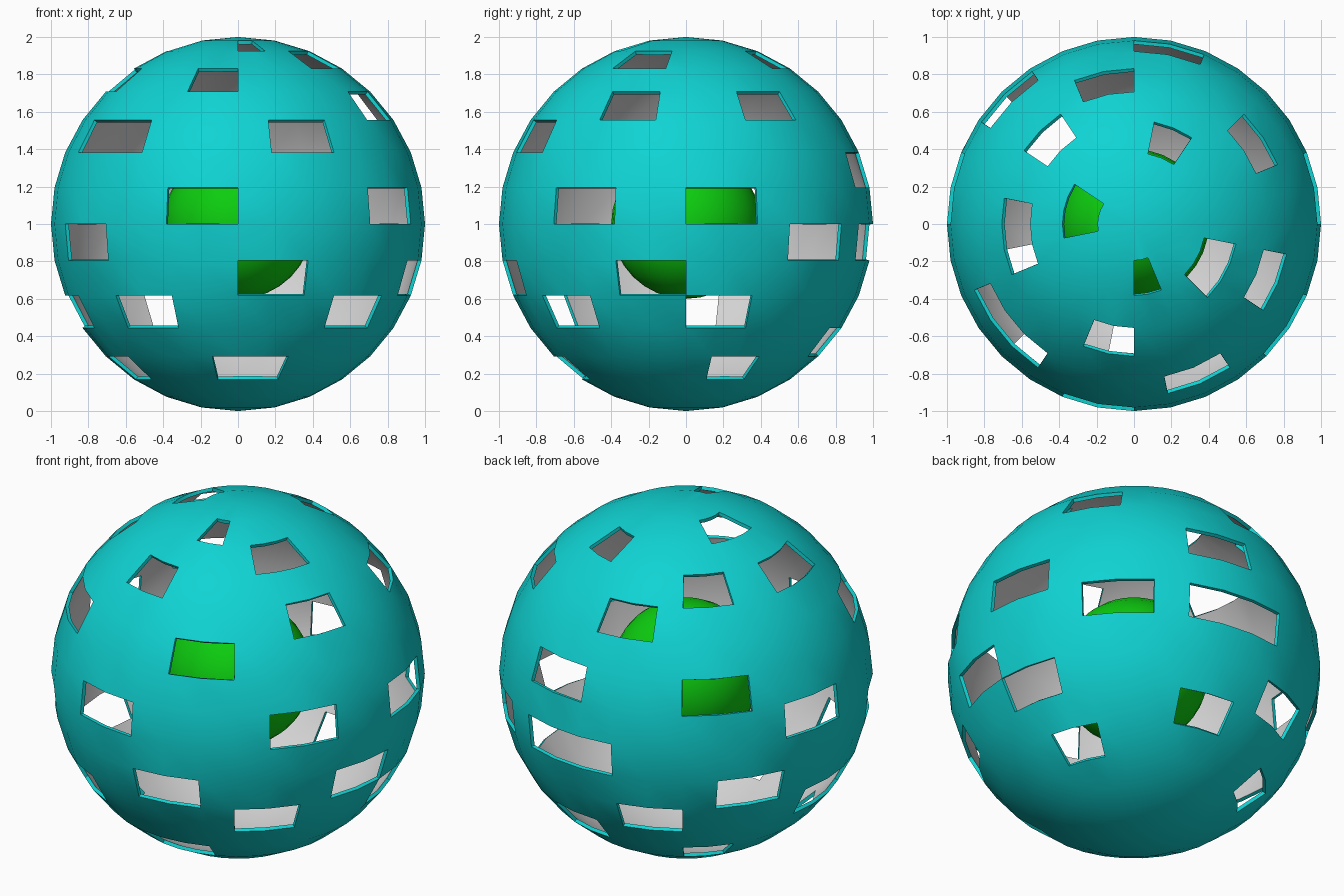
import bpy
import bmesh
from math import pi, acos, atan2

cube = bpy.data.objects.get("Cube")
if cube:
    bpy.data.objects.remove(cube, do_unlink=True)

SEGMENTS, RINGS = 32, 16
STEP = pi / RINGS


def material(name, rgb):
    mat = bpy.data.materials.new(name)
    mat.use_nodes = True
    color = (*rgb, 1.0)
    mat.diffuse_color = color
    mat.node_tree.nodes["Principled BSDF"].inputs["Base Color"].default_value = color
    return mat


def sphere(name, radius, materials):
    mesh = bpy.data.meshes.new(name)
    bm = bmesh.new()
    bmesh.ops.create_uvsphere(bm, u_segments=SEGMENTS, v_segments=RINGS, radius=radius)
    bm.to_mesh(mesh)
    bm.free()
    obj = bpy.data.objects.new(name, mesh)
    bpy.context.collection.objects.link(obj)
    obj.location.z = 1
    for mat in materials:
        mesh.materials.append(mat)
    return obj


def activate(obj):
    bpy.ops.object.select_all(action="DESELECT")
    obj.select_set(True)
    bpy.context.view_layer.objects.active = obj


teal = material("teal", (0.005, 0.65, 0.65))
pale_grey = material("pale grey", (0.65, 0.65, 0.65))
green = material("green", (0.004, 0.61, 0.005))

# Windows: band counted from the top -> spans of segments around the axis
WINDOWS = {
    1: [(13, 17), (24, 26)],
    2: [(5, 7), (28, 31)],
    3: [(11, 13), (15, 18), (22, 24)],
    4: [(2, 4), (8, 10), (29, 31)],
    5: [(18, 21), (25, 27)],
    6: [(6, 8), (11, 13)],
    7: [(0, 2), (14, 16), (22, 24), (28, 30)],
    8: [(3, 5), (6, 9), (18, 20)],
    9: [(12, 14), (24, 26), (30, 32)],
    10: [(0, 2), (9, 11), (15, 18), (20, 22), (27, 29)],
    11: [(6, 8)],
    12: [(1, 3), (11, 13), (17, 19), (23, 26)],
}


def in_window(face):
    c = face.calc_center_median().normalized()
    band = int(acos(c.z) / STEP)
    segment = int((atan2(c.y, c.x) % (2 * pi)) / STEP)
    return any(a <= segment < b for a, b in WINDOWS.get(band, []))


# Outer shell with window openings
shell = sphere("outer_shell", 1.0, [teal, pale_grey])
bm = bmesh.new()
bm.from_mesh(shell.data)
bmesh.ops.delete(bm, geom=[f for f in bm.faces if in_window(f)], context="FACES")
bm.to_mesh(shell.data)
bm.free()

# Wall thickness: pale lining inside, teal rims
wall = shell.modifiers.new("wall", "SOLIDIFY")
wall.thickness = 0.02
wall.offset = -1
wall.material_offset = 1
wall.material_offset_rim = 0
activate(shell)
bpy.ops.object.modifier_apply(modifier=wall.name)
bpy.ops.object.shade_smooth_by_angle()

# Solid core floating in the middle
core = sphere("inner_core", 0.4, [green])
activate(core)
bpy.ops.object.shade_smooth_by_angle()
